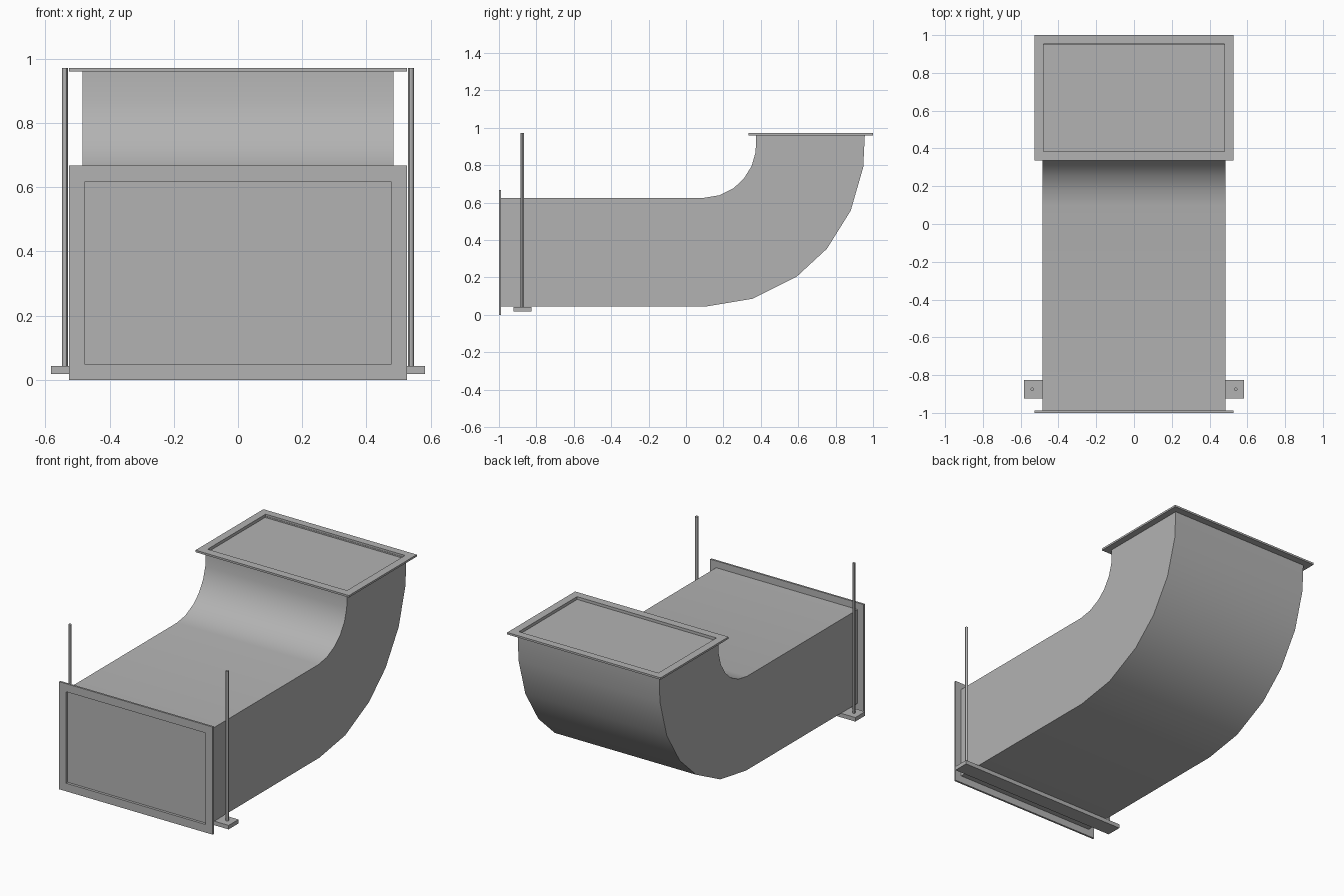
import bpy, bmesh, math
from mathutils import Vector

if "Cube" in bpy.data.objects:
    bpy.data.objects.remove(bpy.data.objects["Cube"])

# dark grey sheet metal
metal = bpy.data.materials.new("dark_grey_metal")
metal.diffuse_color = (0.45, 0.45, 0.45, 1)
metal.use_nodes = True
metal.node_tree.nodes["Principled BSDF"].inputs["Base Color"].default_value = metal.diffuse_color


def make_object(name, bm):
    bmesh.ops.recalc_face_normals(bm, faces=bm.faces[:])
    mesh = bpy.data.meshes.new(name)
    bm.to_mesh(mesh)
    bm.free()
    mesh.materials.append(metal)
    obj = bpy.data.objects.new(name, mesh)
    bpy.context.collection.objects.link(obj)
    return obj


def smooth(obj):
    bpy.ops.object.select_all(action='DESELECT')
    obj.select_set(True)
    bpy.context.view_layer.objects.active = obj
    bpy.ops.object.shade_smooth_by_angle(angle=math.radians(30))


def box(name, lo, hi):
    bm = bmesh.new()
    bmesh.ops.create_cube(bm, size=1)
    lo, hi = Vector(lo), Vector(hi)
    for v in bm.verts:
        v.co = (lo + hi) / 2 + v.co * (hi - lo)
    return make_object(name, bm)


def flange(name, place, outer, inner, d0, d1):
    # rectangular ring; outer/inner = (half width, low, high), d0..d1 = thickness
    bm = bmesh.new()
    rings = []
    for (w, a, b), d in ((outer, d0), (inner, d0), (inner, d1), (outer, d1)):
        rings.append([bm.verts.new(place(x, t, d))
                      for x, t in ((-w, a), (w, a), (w, b), (-w, b))])
    for i in range(4):
        r, s = rings[i], rings[(i + 1) % 4]
        for j in range(4):
            k = (j + 1) % 4
            bm.faces.new((r[j], r[k], s[k], s[j]))
    return make_object(name, bm)


# duct: straight run, elbow, upright end, swept as matching inner/outer lines
CY, CZ = 0.09, 0.91
ANGLES = [1, 18, 35.5, 50, 66, 82]


def side_line(radius):
    arc = [(CY + radius * math.sin(math.radians(a)),
            CZ - radius * math.cos(math.radians(a))) for a in ANGLES]
    return [(-0.99, CZ - radius)] + arc + [(CY + radius, 0.96)]


bm = bmesh.new()
sections = []
for (yo, zo), (yi, zi) in zip(side_line(0.866), side_line(0.285)):
    sections.append([bm.verts.new(p) for p in (
        (-0.485, yo, zo), (0.485, yo, zo), (0.485, yi, zi), (-0.485, yi, zi))])
for r, s in zip(sections, sections[1:]):
    for j in range(4):
        k = (j + 1) % 4
        bm.faces.new((r[j], r[k], s[k], s[j]))
ends = [bm.faces.new(sections[0]), bm.faces.new(sections[-1])]
bmesh.ops.recalc_face_normals(bm, faces=bm.faces[:])
# recessed end panels
bmesh.ops.inset_individual(bm, faces=ends, thickness=0.007, depth=0)
for f, push in zip(ends, ((0, 0.008, 0), (0, 0, -0.008))):
    new = bmesh.ops.extrude_discrete_faces(bm, faces=[f])['faces'][0]
    bmesh.ops.translate(bm, verts=new.verts[:], vec=push)
smooth(make_object("duct_elbow", bm))

# connection flanges
flange("front_flange", lambda x, t, d: (x, d, t),
       (0.526, 0.0, 0.667), (0.478, 0.05, 0.617), -1.0, -0.988)
flange("top_flange", lambda x, t, d: (x, t, d),
       (0.526, 0.335, 1.0), (0.478, 0.385, 0.953), 0.96, 0.972)

# trapeze support bar and hanger rods
box("support_bar", (-0.582, -0.923, 0.018), (0.582, -0.827, 0.043))
for side, x in (("left", -0.539), ("right", 0.539)):
    bpy.ops.mesh.primitive_cylinder_add(vertices=12, radius=0.009, depth=0.932,
                                        location=(x, -0.875, 0.506))
    rod = bpy.context.object
    rod.name = side + "_hanger_rod"
    rod.data.materials.append(metal)
    smooth(rod)
